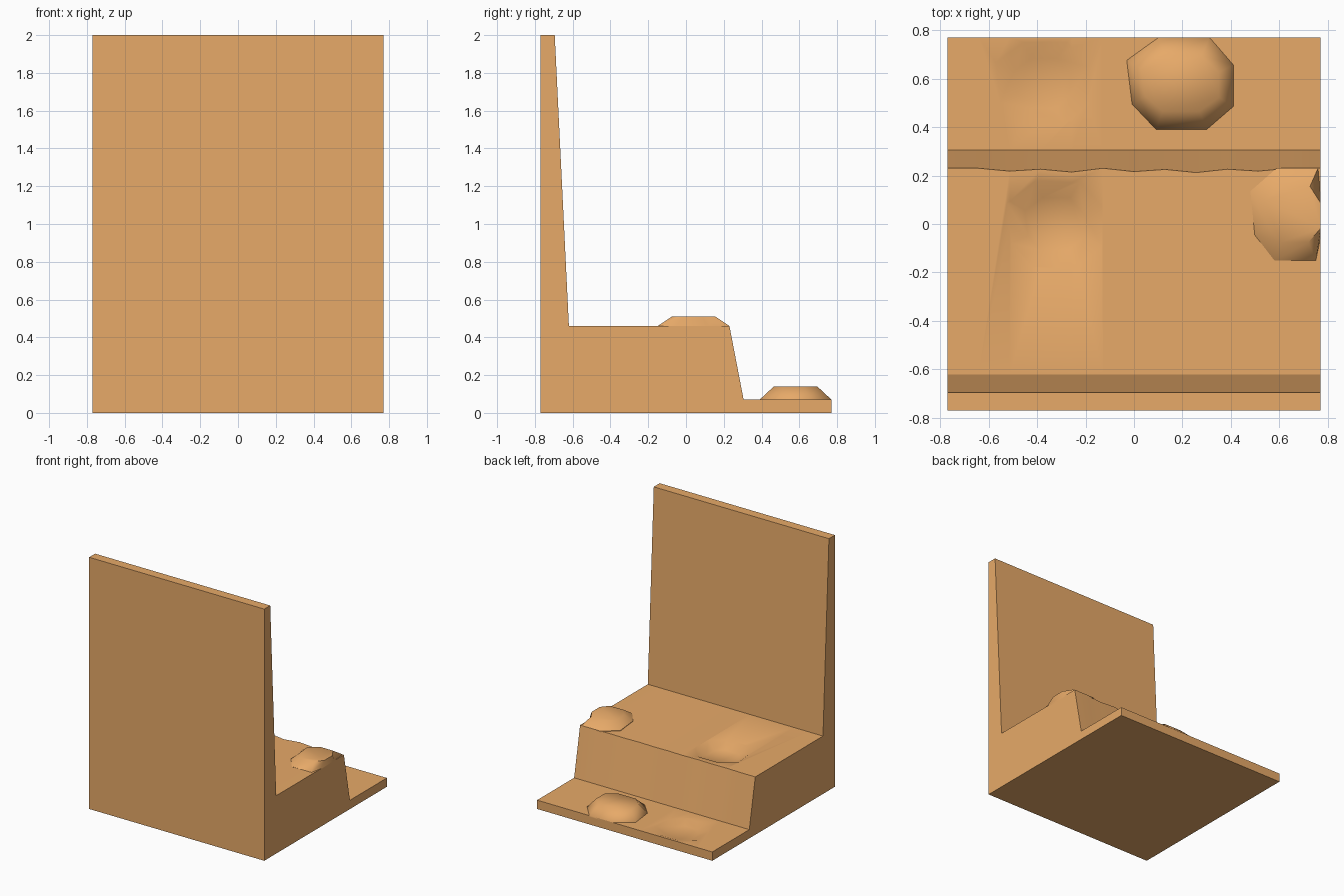
import bpy, bmesh, math

if "Cube" in bpy.data.objects:
    bpy.data.objects.remove(bpy.data.objects["Cube"])

H = 0.77  # half width and half depth

clay = bpy.data.materials.new("clay")
clay.diffuse_color = (0.80, 0.40, 0.14, 1)
clay.use_nodes = True
clay.node_tree.nodes["Principled BSDF"].inputs["Base Color"].default_value = clay.diffuse_color


def finish(name, bm):
    bmesh.ops.recalc_face_normals(bm, faces=bm.faces)
    me = bpy.data.meshes.new(name)
    bm.to_mesh(me)
    bm.free()
    ob = bpy.data.objects.new(name, me)
    bpy.context.collection.objects.link(ob)
    me.materials.append(clay)
    return ob


def select(ob):
    bpy.ops.object.select_all(action='DESELECT')
    ob.select_set(True)
    bpy.context.view_layer.objects.active = ob


def smooth(ob):
    select(ob)
    bpy.ops.object.shade_smooth_by_angle(angle=math.radians(48))


def lump(name, cx, cy, rx, ry, z0, z1, tx, ty, skirt):
    """Irregular eight-sided frustum; z1 below z0 makes a dent cutter."""
    bm = bmesh.new()
    s = 0.01 if z1 > z0 else -0.01
    rings = [(rx, ry, z0), (tx, ty, z1)]
    rings.insert(0, (rx, ry, z0 - s * skirt))
    loops = []
    for ax, ay, z in rings:
        loop = []
        for sx, sy in [(1, .4), (.55, 1), (-.4, 1), (-1, .5),
                       (-.9, -.45), (-.45, -1), (.5, -1), (1, -.5)]:
            x = min(cx + ax * sx, H)
            loop.append(bm.verts.new((x, cy + ay * sy, z)))
        loops.append(loop)
    for a, b in zip(loops, loops[1:]):
        for i in range(8):
            j = (i + 1) % 8
            bm.faces.new((a[i], a[j], b[j], b[i]))
    bm.faces.new(loops[0])
    bm.faces.new(loops[-1])
    return finish(name, bm)


# Wall, step and base as one profile, with a slightly worn step edge
profile = [(-H, 0), (H, 0), (H, .07), (.305, .07), (.23, .46),
           (-.62, .46), (-.695, 2), (-H, 2)]
wear = [0, 0, .012, .004, .016, 0, .014, .005, .018, .004, .012, 0, 0]
bm = bmesh.new()
sections = []
for i, w in enumerate(wear):
    x = -H + 2 * H * i / (len(wear) - 1)
    sections.append([bm.verts.new((x, y - (w if k == 4 else 0), z - (w * .4 if k == 4 else 0)))
                     for k, (y, z) in enumerate(profile)])
for a, b in zip(sections, sections[1:]):
    for i in range(len(profile)):
        j = (i + 1) % len(profile)
        bm.faces.new((a[i], a[j], b[j], b[i]))
bm.faces.new(sections[0])
bm.faces.new(sections[-1])
body = finish("wall_step_and_base", bm)

# Shallow worn hollows in the step and the base
for cx, cy, rx, ry, z, depth in [(-.33, 0, .20, .18, .46, .05),
                                 (-.38, .58, .19, .17, .07, .025)]:
    cutter = lump("hollow_cutter", cx, cy, rx, ry, z, z - depth, rx * .6, ry * .6, 5)
    cutter.hide_render = True
    mod = body.modifiers.new("hollow", 'BOOLEAN')
    mod.operation = 'DIFFERENCE'
    mod.solver = 'EXACT'
    mod.object = cutter
    select(body)
    bpy.ops.object.modifier_apply(modifier=mod.name)
    bpy.data.objects.remove(cutter)
smooth(body)

# Raised stones
smooth(lump("base_stone", .19, .58, .22, .19, .07, .14, .16, .115, 1))
smooth(lump("step_stone", .66, .04, .18, .19, .46, .51, .12, .115, 1))
